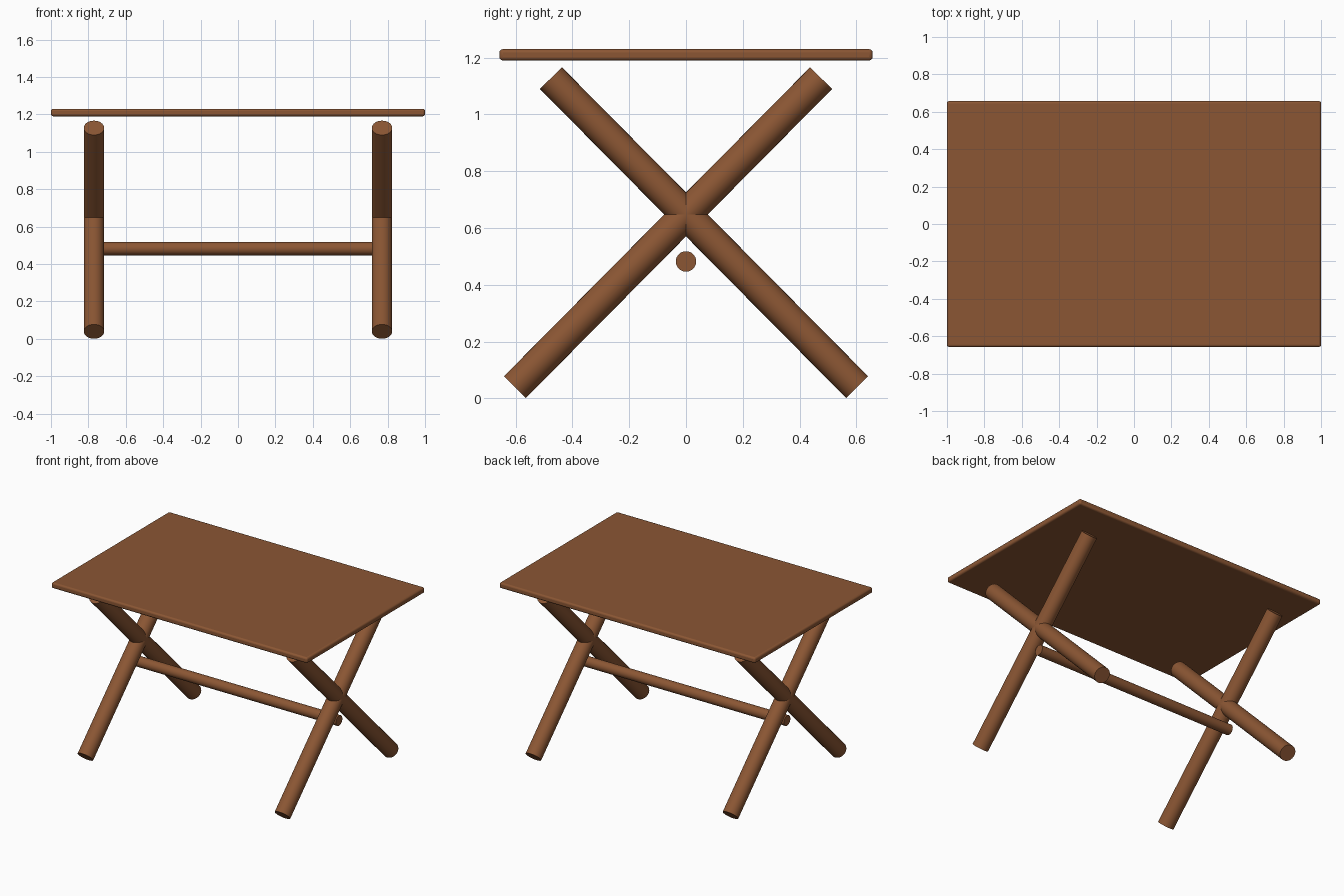
import bpy
import math
from mathutils import Vector

cube = bpy.data.objects.get("Cube")
if cube:
    bpy.data.objects.remove(cube, do_unlink=True)

# Single wood colour
wood = bpy.data.materials.new("brown_wood")
wood.use_nodes = True
colour = (0.26, 0.094, 0.034, 1.0)
wood.diffuse_color = colour
shader = wood.node_tree.nodes["Principled BSDF"]
shader.inputs["Base Color"].default_value = colour
shader.inputs["Roughness"].default_value = 0.7


def rod(name, start, end, radius):
    """Round pole between two points."""
    start, end = Vector(start), Vector(end)
    axis = end - start
    bpy.ops.mesh.primitive_cylinder_add(
        vertices=32, radius=radius, depth=axis.length, location=(start + end) / 2)
    obj = bpy.context.object
    obj.name = name
    obj.rotation_euler = axis.to_track_quat("Z", "Y").to_euler()
    obj.data.materials.append(wood)
    bpy.ops.object.shade_smooth_by_angle(angle=math.radians(35))
    return obj


# Table top with softened edges
bpy.ops.mesh.primitive_cube_add(size=1, location=(0, 0, 1.21))
top = bpy.context.object
top.name = "table_top"
top.scale = (2.0, 1.315, 0.04)
bpy.ops.object.transform_apply(location=False, rotation=False, scale=True)
top.data.materials.append(wood)
bevel = top.modifiers.new("soft_edges", "BEVEL")
bevel.width = 0.012
bevel.segments = 3
bpy.ops.object.shade_smooth_by_angle(angle=math.radians(35))

# Crossed pair of legs at each end
for side, x in (("left", 0.77), ("right", -0.77)):
    for lean, s in (("front", -1), ("back", 1)):
        rod(f"{side}_{lean}_leg", (x, s * 0.603, 0.039), (x, -s * 0.476, 1.128), 0.0545)

# Stretcher bar below the crossings
bar = rod("stretcher_bar", (-0.79, 0, 0.482), (0.79, 0, 0.482), 0.036)
